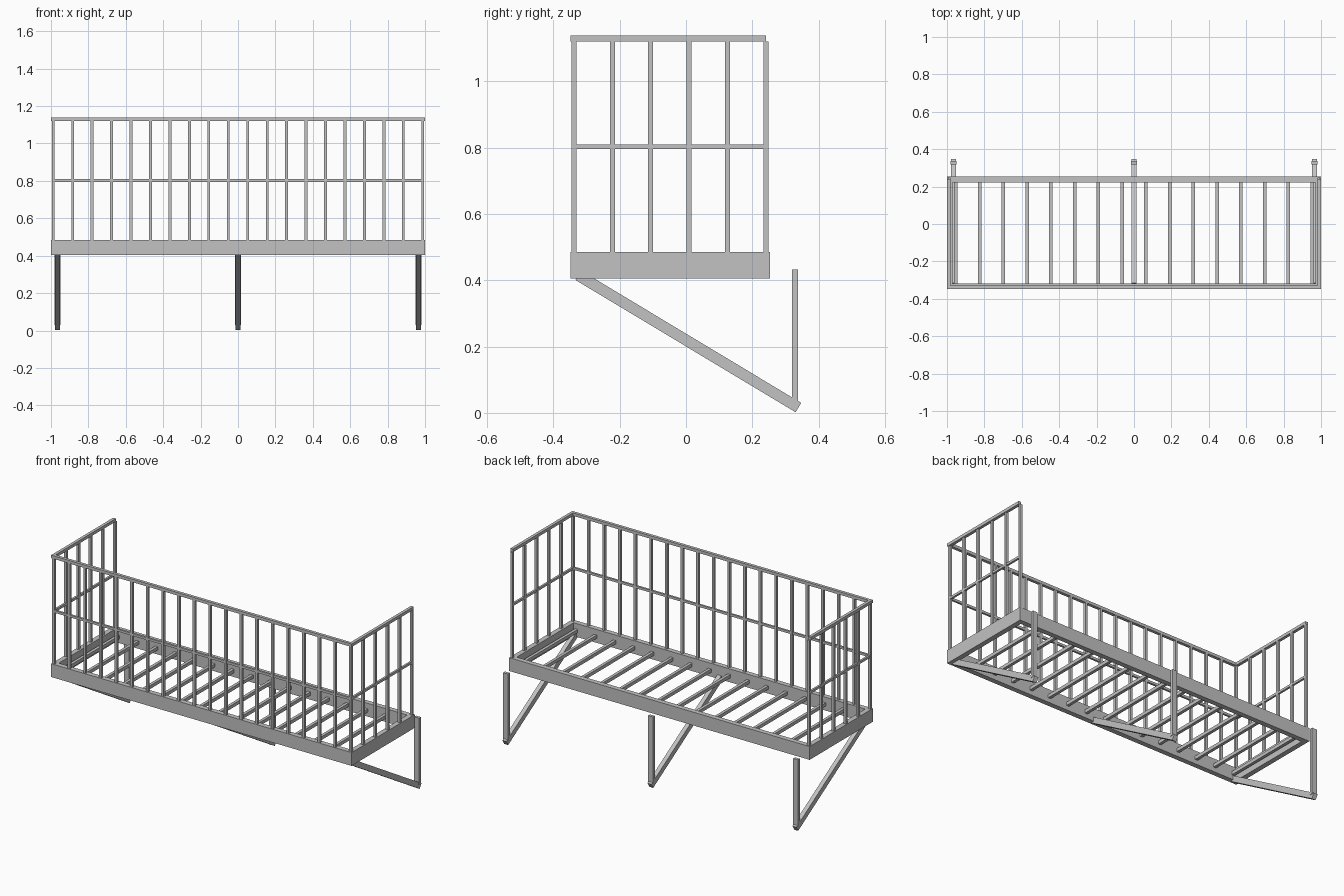
import bpy
from math import atan2, hypot
from mathutils import Matrix, Vector

if "Cube" in bpy.data.objects:
    bpy.data.objects.remove(bpy.data.objects["Cube"], do_unlink=True)

steel = bpy.data.materials.new("light_grey_steel")
steel.use_nodes = True
GREY = (0.54, 0.54, 0.54, 1)
steel.diffuse_color = GREY
steel.node_tree.nodes["Principled BSDF"].inputs["Base Color"].default_value = GREY


def box(name, x, y, z):
    """Box given by its (min, max) range on each axis."""
    bpy.ops.mesh.primitive_cube_add(size=1)
    ob = bpy.context.object
    ob.name = name
    size = [r[1] - r[0] for r in (x, y, z)]
    mid = Vector([(r[0] + r[1]) / 2 for r in (x, y, z)])
    ob.data.transform(Matrix.Translation(mid) @ Matrix.Diagonal((*size, 1)))
    ob.data.materials.append(steel)
    return ob


def around(c, width):
    return (c - width / 2, c + width / 2)


FRONT, BACK = -0.348, 0.253
BOTTOM, DECK, TOP = 0.405, 0.485, 1.138
BEAM, BAR, RAIL = 0.03, 0.015, 0.018
MID = around(0.802, 0.014)
HANDRAIL = (TOP - RAIL, TOP)
POST = (DECK, TOP - RAIL)
bar_y = FRONT + 0.01
side_end = 0.241

# Floor frame
box("front_beam", (-1, 1), (FRONT, FRONT + BEAM), (BOTTOM, DECK))
box("back_beam", (-1, 1), (BACK - BEAM, BACK), (BOTTOM, DECK))
for side, s in (("left", 1), ("right", -1)):
    box(side + "_beam", sorted((s, s * (1 - BEAM))),
        (FRONT + BEAM, BACK - BEAM), (BOTTOM, DECK))

# Floor slats
for i in range(16):
    box("floor_slat", around((i - 7.5) * 0.127, 0.018),
        (FRONT + BEAM, BACK - BEAM), around(0.442, 0.02))

# Front railing
box("front_handrail", (-1, 1), (FRONT, FRONT + RAIL), HANDRAIL)
box("front_middle_rail", (-0.99, 0.99), around(bar_y, 0.012), MID)
for i in range(20):
    box("front_baluster", around((i - 9.5) * 0.104, BAR), around(bar_y, BAR), POST)

# Side railings
for side, s in (("left", 1), ("right", -1)):
    box(side + "_handrail", sorted((s, s * (1 - RAIL))),
        (FRONT + RAIL, side_end), HANDRAIL)
    box(side + "_middle_rail", around(s * 0.988, 0.012), (bar_y, side_end), MID)
    for i in range(1, 6):
        box(side + "_baluster", around(s * 0.988, BAR),
            around(bar_y + i * 0.1158, BAR), POST)

# Support brackets: wall post and diagonal strut
y0, z0, y1, z1 = -0.325, 0.415, 0.339, 0.016
length = hypot(y1 - y0, z1 - z0)
tilt = Matrix.Rotation(atan2(z1 - z0, y1 - y0), 4, "X")
for x in (-0.965, 0, 0.965):
    box("bracket_post", around(x, 0.032), (0.319, 0.337), (0.03, 0.432))
    strut = box("bracket_strut", around(0, 0.026), (0, length), around(0, 0.033))
    strut.data.transform(Matrix.Translation((x, y0, z0)) @ tilt)
